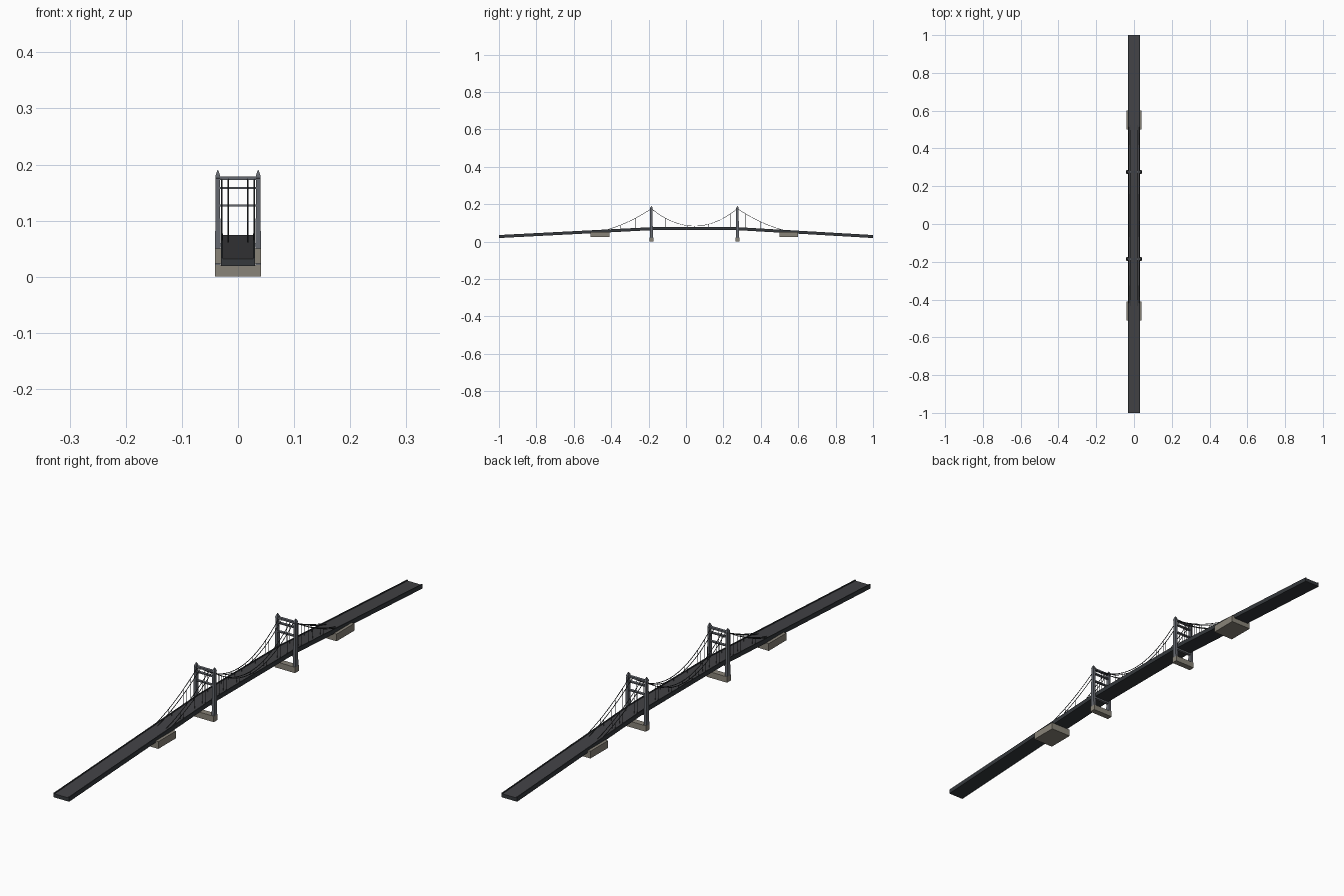
import bpy, bmesh
from mathutils import Vector

if "Cube" in bpy.data.objects:
    bpy.data.objects.remove(bpy.data.objects["Cube"])

TOWERS = (-0.185, 0.275)
DECK_TOP = 0.074


def material(name, rgb):
    m = bpy.data.materials.new(name)
    m.diffuse_color = (*rgb, 1)
    m.use_nodes = True
    m.node_tree.nodes["Principled BSDF"].inputs["Base Color"].default_value = m.diffuse_color
    return m


ASPHALT = material("asphalt", (0.055, 0.055, 0.06))
DARK = material("dark_steel", (0.035, 0.04, 0.045))
STEEL = material("grey_steel", (0.13, 0.14, 0.16))
STONE = material("stone", (0.25, 0.23, 0.19))


def finish(bm, name, mat):
    bmesh.ops.recalc_face_normals(bm, faces=bm.faces)
    me = bpy.data.meshes.new(name)
    bm.to_mesh(me)
    bm.free()
    me.materials.append(mat)
    ob = bpy.data.objects.new(name, me)
    bpy.context.collection.objects.link(ob)
    return ob


def loft(bm, rings):
    rows = [[bm.verts.new(p) for p in r] for r in rings]
    for a, b in zip(rows, rows[1:]):
        for i in range(len(a)):
            j = (i + 1) % len(a)
            bm.faces.new((a[i], a[j], b[j], b[i]))
    bm.faces.new(rows[0])
    bm.faces.new(rows[-1])


def rect(cx, cy, hx, hy, z):
    return [(cx - hx, cy - hy, z), (cx + hx, cy - hy, z),
            (cx + hx, cy + hy, z), (cx - hx, cy + hy, z)]


def box(name, x, y, z0, z1, hx, hy, mat):
    bm = bmesh.new()
    loft(bm, [rect(x, y, hx, hy, z0), rect(x, y, hx, hy, z1)])
    return finish(bm, name, mat)


def deck_z(y):
    a, b = TOWERS
    t = (a - y) / (a + 1) if y < a else (y - b) / (1 - b) if y > b else 0
    return DECK_TOP - 0.042 * t


def strip(name, x0, x1, low, high, mat):
    # bar following the deck's slope
    bm = bmesh.new()
    rings = []
    for y in (-1, *TOWERS, 1):
        z = deck_z(y)
        rings.append([(x0, y, z + low), (x1, y, z + low), (x1, y, z + high), (x0, y, z + high)])
    loft(bm, rings)
    finish(bm, name, mat)


def cable(name, points, radius):
    cu = bpy.data.curves.new(name, 'CURVE')
    cu.dimensions = '3D'
    cu.bevel_depth = radius
    cu.bevel_resolution = 1
    cu.use_fill_caps = True
    sp = cu.splines.new('POLY')
    sp.points.add(len(points) - 1)
    for p, co in zip(sp.points, points):
        p.co = (*co, 1)
    cu.materials.append(DARK)
    bpy.context.collection.objects.link(bpy.data.objects.new(name, cu))


# Deck: girder, road surface and raised edges
strip("deck_girder", -0.03, 0.03, -0.013, -0.001, DARK)
strip("road_surface", -0.027, 0.027, -0.001, 0.0, ASPHALT)
for s in (-1, 1):
    strip("deck_edge", s * 0.027, s * 0.0305, -0.013, 0.003, DARK)

# Towers: pier, tapered legs with pointed caps, cross beams
for ty in TOWERS:
    box("tower_pier", 0, ty, 0, 0.021, 0.041, 0.011, STONE)
    for s in (-1, 1):
        bm = bmesh.new()
        prof = [(0.02, 0.0052, 0.0085), (0.05, 0.0048, 0.0075), (0.175, 0.0038, 0.0065),
                (0.176, 0.0044, 0.0072), (0.180, 0.0042, 0.0068),
                (0.186, 0.0022, 0.0036), (0.190, 0.0006, 0.0008)]
        loft(bm, [rect(s * 0.036, ty, hx, hy, z) for z, hx, hy in prof])
        finish(bm, "tower_leg", STEEL)
    for z, h in ((0.1755, 0.003), (0.158, 0.002), (0.127, 0.002), (0.057, 0.003)):
        box("cross_beam", 0, ty, z - h, z + h, 0.035, 0.005, STEEL)

# Anchor blocks
for y in (-0.46, 0.55):
    box("anchor_block", 0, y, 0.024, 0.050, 0.041, 0.05, STONE)

# Main cables and hangers
a, b = TOWERS
mid, half = (a + b) / 2, (b - a) / 2
TOP, SIDE = 0.176, 0.25


def main_z(y):
    return 0.083 + (TOP - 0.083) * ((y - mid) / half) ** 2


def side_z(t):
    return TOP + (0.06 - TOP) * t - 0.05 * t * (1 - t)


N = 24
for x in (-0.029, -0.017, 0.017, 0.029):
    ys = [a + (b - a) * i / N for i in range(N + 1)]
    cable("main_cable", [(x, y, main_z(y)) for y in ys], 0.0013)
    for i in range(1, 12):
        y = a + (b - a) * i / 12
        cable("hanger", [(x, y, main_z(y)), (x, y, deck_z(y) - 0.001)], 0.0006)
    for ty, d in ((a, -1), (b, 1)):
        cable("side_cable", [(x, ty + d * SIDE * i / 12, side_z(i / 12)) for i in range(13)], 0.0013)
        for i in range(1, 5):
            y = ty + d * SIDE * i / 6
            cable("hanger", [(x, y, side_z(i / 6)), (x, y, deck_z(y) - 0.001)], 0.0006)
